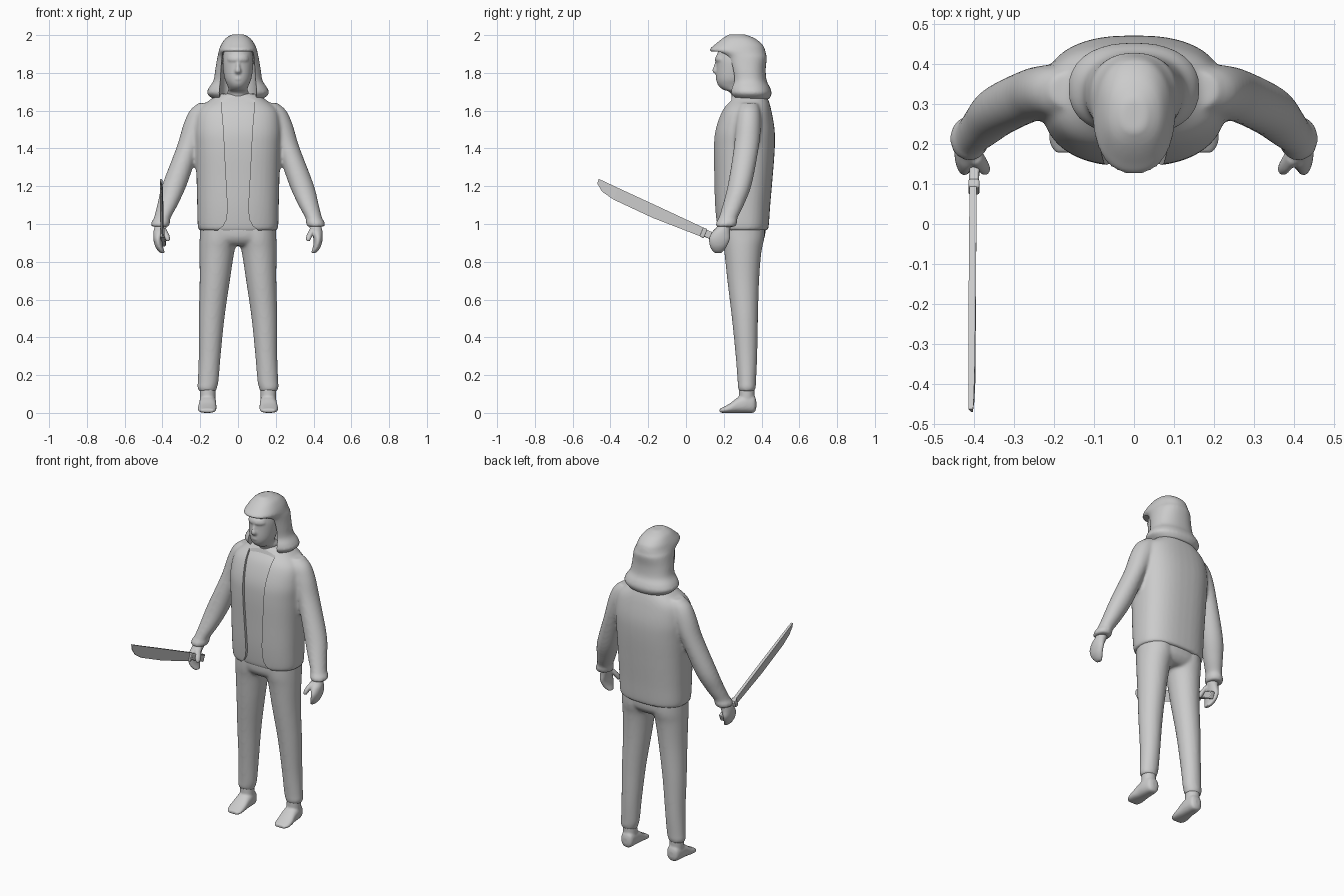
import bpy, bmesh, math
from mathutils import Vector

grey = bpy.data.materials.new("plain grey")
grey.diffuse_color = (0.6, 0.6, 0.6, 1)


def smooth_rings(rings, sub=5):
    """Catmull-Rom interpolation through the ring tuples."""
    out = []
    for i in range(len(rings) - 1):
        p = [Vector(rings[min(max(i + k, 0), len(rings) - 1)]) for k in (-1, 0, 1, 2)]
        for s in range(sub):
            t = s / sub
            out.append(0.5 * (2 * p[1] + (p[2] - p[0]) * t
                              + (2 * p[0] - 5 * p[1] + 4 * p[2] - p[3]) * t * t
                              + (3 * p[1] - p[0] - 3 * p[2] + p[3]) * t ** 3))
    return out + [Vector(rings[-1])]


def loft(bm, rings, side=1, power=2.0, axis="z", n=40):
    """Skin rings (height, centre a, centre b, radius a, radius b)."""
    loops = []
    for h, ca, cb, ra, rb in smooth_rings(rings):
        loop = []
        for k in range(n):
            a = 2 * math.pi * k / n
            c, s = math.cos(a), math.sin(a)
            u = ca + ra * math.copysign(abs(c) ** (2 / power), c)
            v = cb + rb * math.copysign(abs(s) ** (2 / power), s)
            loop.append(bm.verts.new((side * u, v, h) if axis == "z" else (side * u, h, v)))
        loops.append(loop)
    for a, b in zip(loops, loops[1:]):
        for k in range(n):
            bm.faces.new((a[k], a[(k + 1) % n], b[(k + 1) % n], b[k]))
    bm.faces.new(loops[0])
    bm.faces.new(loops[-1])


def finish(name, bm):
    bmesh.ops.recalc_face_normals(bm, faces=bm.faces)
    mesh = bpy.data.meshes.new(name)
    bm.to_mesh(mesh)
    bm.free()
    ob = bpy.data.objects.new(name, mesh)
    mesh.materials.append(grey)
    bpy.context.collection.objects.link(ob)
    return ob


def shade(ob, angle=40):
    bpy.ops.object.select_all(action="DESELECT")
    ob.select_set(True)
    bpy.context.view_layer.objects.active = ob
    bpy.ops.object.shade_smooth_by_angle(angle=math.radians(angle))


def part(name, bm, voxel=0.009, relax=5, cutter=None):
    """Fuse the lofts into one skin, relax it, optionally carve it."""
    ob = finish(name, bm)
    m = ob.modifiers.new("fuse", "REMESH")
    m.mode = "VOXEL"
    m.voxel_size = voxel
    m = ob.modifiers.new("relax", "SMOOTH")
    m.iterations = relax
    if cutter:
        cutter.hide_render = True
        m = ob.modifiers.new("carve", "BOOLEAN")
        m.operation = "DIFFERENCE"
        m.object = cutter
    bpy.ops.object.select_all(action="DESELECT")
    ob.select_set(True)
    bpy.context.view_layer.objects.active = ob
    for m in list(ob.modifiers):
        bpy.ops.object.modifier_apply(modifier=m.name)
    if cutter:
        bpy.data.objects.remove(cutter)
    shade(ob, 50)
    return ob


def prism(name, profile, y0, y1):
    """Mirrored x-z outline pushed along y."""
    bm = bmesh.new()
    outline = profile + [(-x, z) for x, z in reversed(profile)]
    f = bm.faces.new([bm.verts.new((x, y0, z)) for x, z in outline])
    ext = bmesh.ops.extrude_face_region(bm, geom=[f])
    bmesh.ops.translate(bm, vec=(0, y1 - y0, 0),
                        verts=[g for g in ext["geom"] if isinstance(g, bmesh.types.BMVert)])
    return finish(name, bm)


# Jacket: torso and sleeves, carved open down the front
torso = [(0.965, 0, .30, .203, .13), (0.99, 0, .30, .213, .138), (1.1, 0, .299, .216, .147),
         (1.25, 0, .303, .22, .156), (1.4, 0, .307, .226, .163), (1.5, 0, .311, .23, .158),
         (1.6, 0, .32, .212, .132), (1.66, 0, .333, .145, .102), (1.69, 0, .335, .10, .085)]
sleeve = [(1.64, .16, .335, .05, .045), (1.6, .188, .332, .067, .06), (1.53, .215, .33, .073, .067),
          (1.41, .262, .32, .062, .066), (1.21, .335, .285, .065, .063), (1.1, .374, .25, .054, .056),
          (1.03, .402, .222, .044, .05), (1.01, .409, .216, .05, .056), (0.985, .413, .21, .046, .052)]
bm = bmesh.new()
loft(bm, torso, power=2.5)
for s in (1, -1):
    loft(bm, sleeve, s)
opening = prism("opening_cutter", [(.095, 1.8), (.09, 1.66), (.076, 1.5), (.066, 1.3), (.056, 1.12),
                                   (.056, 1.06), (.062, 1.02), (.078, .99), (.10, .972), (.13, .95),
                                   (.13, .9)], -.1, .24)
part("jacket", bm, .009, 6, opening)

# Shirt seen in the jacket opening
bm = bmesh.new()
loft(bm, [(z, x, y, a - .012, b - .017) for z, x, y, a, b in torso], power=2.5, n=64)
shade(finish("shirt", bm))

# Trousers
leg = [(.115, .162, .322, .045, .041), (.135, .163, .322, .052, .047), (.17, .158, .322, .055, .049),
       (.3, .15, .32, .058, .057), (.5, .14, .312, .068, .069), (.7, .123, .303, .08, .084),
       (.85, .112, .301, .092, .098), (.93, .102, .303, .101, .112), (1.03, .10, .303, .097, .113)]
bm = bmesh.new()
for s in (1, -1):
    loft(bm, leg, s)
loft(bm, [(.885, 0, .302, .15, .07), (.9, 0, .302, .185, .095), (.94, 0, .303, .202, .116),
          (1.04, 0, .303, .197, .117)], power=2.3)
part("trousers", bm, .009, 5)

# Feet
for s, label in ((1, "left"), (-1, "right")):
    bm = bmesh.new()
    loft(bm, [(.372, .158, .045, .015, .02), (.36, .158, .047, .036, .045), (.32, .16, .05, .044, .05),
              (.275, .161, .041, .046, .041), (.235, .163, .026, .049, .026),
              (.2, .163, .016, .047, .016), (.178, .162, .012, .034, .01)], s, 2.4, "y")
    loft(bm, [(.04, .16, .32, .04, .04), (.09, .161, .321, .041, .041), (.15, .162, .322, .042, .04)], s)
    part(label + "_foot", bm, .006, 3)

# Hands: curled palm with separate thumb
for s, label in ((1, "left"), (-1, "right")):
    bm = bmesh.new()
    loft(bm, [(1.02, .408, .215, .03, .032), (.985, .41, .20, .032, .036), (.955, .418, .185, .03, .048),
              (.92, .424, .177, .024, .055), (.885, .419, .172, .021, .046), (.86, .408, .17, .017, .032),
              (.846, .398, .17, .011, .018)], s)
    loft(bm, [(.975, .398, .175, .018, .024), (.945, .381, .15, .016, .02), (.922, .373, .138, .014, .016),
              (.91, .371, .135, .009, .011)], s)
    part(label + "_hand", bm, .005, 3)

# Head with nose and brow
bm = bmesh.new()
loft(bm, [(1.6, 0, .31, .06, .06), (1.69, 0, .30, .057, .062), (1.712, 0, .265, .05, .07),
          (1.735, 0, .25, .057, .08), (1.77, 0, .25, .071, .09), (1.83, 0, .257, .08, .097),
          (1.88, 0, .258, .08, .096), (1.93, 0, .258, .068, .08), (1.95, 0, .26, .03, .04)])
loft(bm, [(1.87, 0, .17, .009, .012), (1.835, 0, .163, .011, .017), (1.81, 0, .157, .017, .018),
          (1.795, 0, .164, .013, .012)])
loft(bm, [(1.855, 0, .2, .05, .038), (1.868, 0, .2, .06, .047), (1.89, 0, .2, .055, .042)])
loft(bm, [(1.758, 0, .18, .022, .016), (1.768, 0, .18, .026, .024), (1.78, 0, .18, .022, .018)])
part("head", bm, .006, 4)

# Hood: hollowed behind the brim and draped over the shoulders
bm = bmesh.new()
loft(bm, [(1.6, .0, .14, .105, .20), (1.7, 0, .14, .103, .20), (1.8, 0, .14, .097, .20),
          (1.88, 0, .14, .088, .19), (1.912, 0, .14, .078, .18)], power=3.2)
hollow = finish("hood_cutter", bm)
bm = bmesh.new()
loft(bm, [(1.66, 0, .345, .13, .095), (1.69, 0, .338, .163, .115), (1.72, 0, .335, .155, .111),
          (1.76, 0, .33, .13, .097), (1.82, 0, .322, .12, .1), (1.88, 0, .313, .11, .115),
          (1.9, 0, .295, .105, .128), (1.92, 0, .272, .101, .147), (1.95, 0, .279, .089, .126),
          (1.983, 0, .279, .066, .085), (2.004, 0, .27, .03, .04)], power=2.3)
part("hood", bm, .008, 3, hollow)


def bar(name, stations):
    """Four-sided bar; station = (top y, top z, bottom y, bottom z, top x, bottom x, half widths)."""
    bm = bmesh.new()
    loops = [[bm.verts.new(c) for c in ((xt - wt, yt, zt), (xt + wt, yt, zt),
                                        (xb + wb, yb, zb), (xb - wb, yb, zb))]
             for yt, zt, yb, zb, xt, xb, wt, wb in stations]
    for a, b in zip(loops, loops[1:]):
        for k in range(4):
            bm.faces.new((a[k], a[(k + 1) % 4], b[(k + 1) % 4], b[k]))
    bm.faces.new(loops[0])
    bm.faces.new(loops[-1])
    ob = finish(name, bm)
    return ob


# Long knife: wedge blade, collar and grip
bar("blade", [(.105, .975, .088, .93, -.402, -.397, .009, .004),
              (-.15, 1.094, -.175, 1.032, -.404, -.398, .009, .003),
              (-.36, 1.191, -.385, 1.13, -.406, -.399, .008, .003),
              (-.43, 1.224, -.445, 1.172, -.407, -.401, .007, .002),
              (-.462, 1.239, -.47, 1.215, -.408, -.405, .006, .002)])
grip = [bar("blade_collar", [(.092, .982, .072, .934, -.40, -.40, .014, .014),
                             (.114, .973, .094, .925, -.40, -.40, .014, .014)]),
        bar("grip", [(.105, .972, .09, .936, -.40, -.40, .012, .012),
                     (.17, .943, .155, .907, -.398, -.398, .013, .013),
                     (.225, .922, .208, .88, -.396, -.396, .014, .014)])]
for ob in grip:
    m = ob.modifiers.new("round", "BEVEL")
    m.width = .005
    m.segments = 2
    shade(ob)
